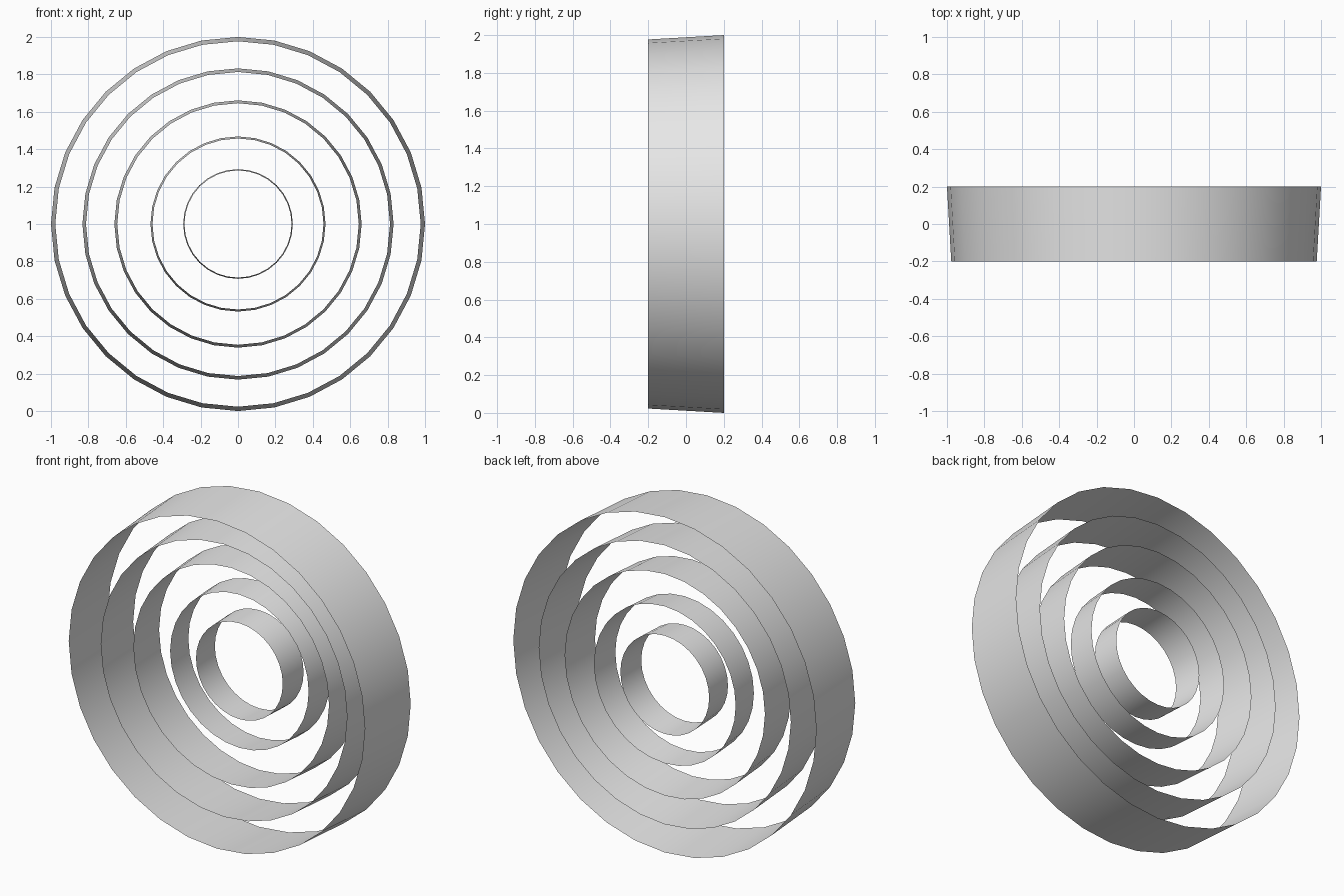
import bpy
import bmesh
import math

cube = bpy.data.objects.get("Cube")
if cube:
    bpy.data.objects.remove(cube, do_unlink=True)

# Single flat grey
grey = bpy.data.materials.new("light_grey")
grey.use_nodes = True
colour = (0.8, 0.8, 0.8, 1)
grey.diffuse_color = colour
grey.node_tree.nodes["Principled BSDF"].inputs["Base Color"].default_value = colour

SIDES = 32
BACK = 0.2      # all back rims lie in one plane
TAPER = 0.977   # front rim radius relative to back rim


def ring(name, radius, depth):
    """Open, slightly tapered band around the y axis."""
    bm = bmesh.new()
    rims = []
    for r, y in ((radius * TAPER, BACK - depth), (radius, BACK)):
        angles = [2 * math.pi * i / SIDES for i in range(SIDES)]
        rims.append([bm.verts.new((r * math.sin(a), y, 1 + r * math.cos(a)))
                     for a in angles])
    front, back = rims
    for i in range(SIDES):
        j = (i + 1) % SIDES
        face = bm.faces.new((front[i], back[i], back[j], front[j]))
        face.smooth = True
        # Normals point away from the axis
        face.normal_update()
        mid = face.calc_center_median()
        if face.normal.x * mid.x + face.normal.z * (mid.z - 1) < 0:
            face.normal_flip()
    mesh = bpy.data.meshes.new(name)
    bm.to_mesh(mesh)
    bm.free()
    mesh.materials.append(grey)
    obj = bpy.data.objects.new(name, mesh)
    bpy.context.collection.objects.link(obj)
    return obj


# Concentric bands, depth shrinking with radius
ring("outer_ring", 1.0, 0.4)
ring("second_ring", 0.832, 0.333)
ring("third_ring", 0.661, 0.264)
ring("fourth_ring", 0.468, 0.187)
ring("inner_ring", 0.293, 0.187)
